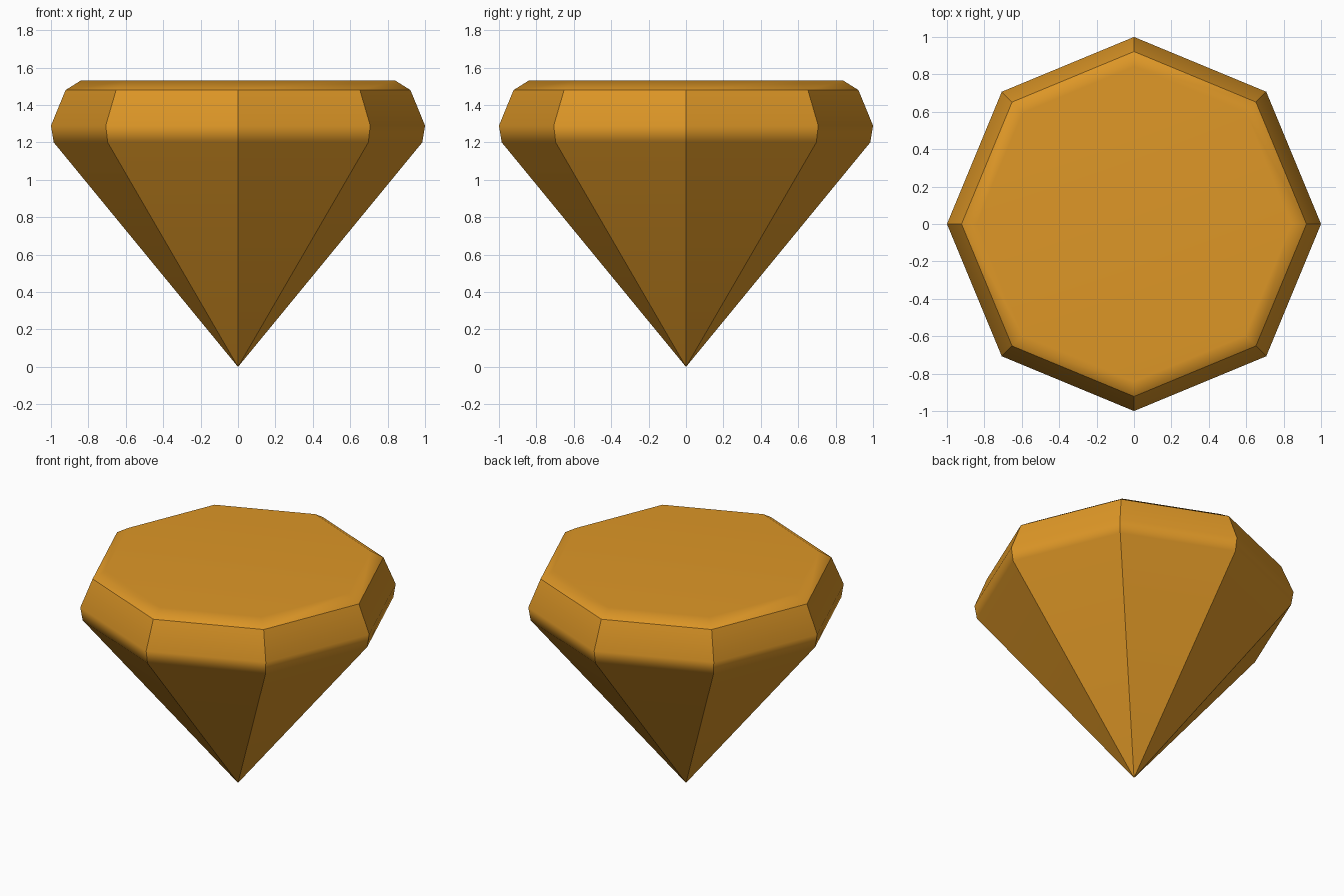
import bpy, bmesh, math

if "Cube" in bpy.data.objects:
    bpy.data.objects.remove(bpy.data.objects["Cube"])

SIDES = 8
# radius, height of each ring, from the girdle up to the table
RINGS = [(0.985, 1.20), (1.0, 1.29), (0.922, 1.48), (0.842, 1.53)]

amber = bpy.data.materials.new("amber")
amber.diffuse_color = (0.73, 0.31, 0.02, 1)
amber.use_nodes = True
amber.node_tree.nodes["Principled BSDF"].inputs["Base Color"].default_value = amber.diffuse_color

bm = bmesh.new()
tip = bm.verts.new((0, 0, 0))
rings = []
for r, z in RINGS:
    rings.append([bm.verts.new((r * math.cos(2 * math.pi * i / SIDES),
                                r * math.sin(2 * math.pi * i / SIDES), z))
                  for i in range(SIDES)])

# pointed pavilion, banded crown and flat table
for i in range(SIDES):
    j = (i + 1) % SIDES
    bm.faces.new((tip, rings[0][j], rings[0][i]))
    for lo, hi in zip(rings, rings[1:]):
        bm.faces.new((lo[i], lo[j], hi[j], hi[i]))
bm.faces.new(rings[-1])
bmesh.ops.recalc_face_normals(bm, faces=bm.faces)

# crisp facet edges below the bevel and around its lower rim
for f in bm.faces:
    f.smooth = True
for e in bm.edges:
    z0, z1 = sorted(v.co.z for v in e.verts)
    vertical = z1 - z0 > 0.001 and z0 < 1.4
    rim = abs(z0 - 1.48) < 0.001 and abs(z1 - 1.48) < 0.001
    e.smooth = not (vertical or rim)

mesh = bpy.data.meshes.new("gem")
bm.to_mesh(mesh)
bm.free()
mesh.materials.append(amber)
gem = bpy.data.objects.new("gem", mesh)
bpy.context.collection.objects.link(gem)

# keep the large facets flat, blend the shading across the narrow bands
mod = gem.modifiers.new("weighted_normals", 'WEIGHTED_NORMAL')
mod.keep_sharp = True
